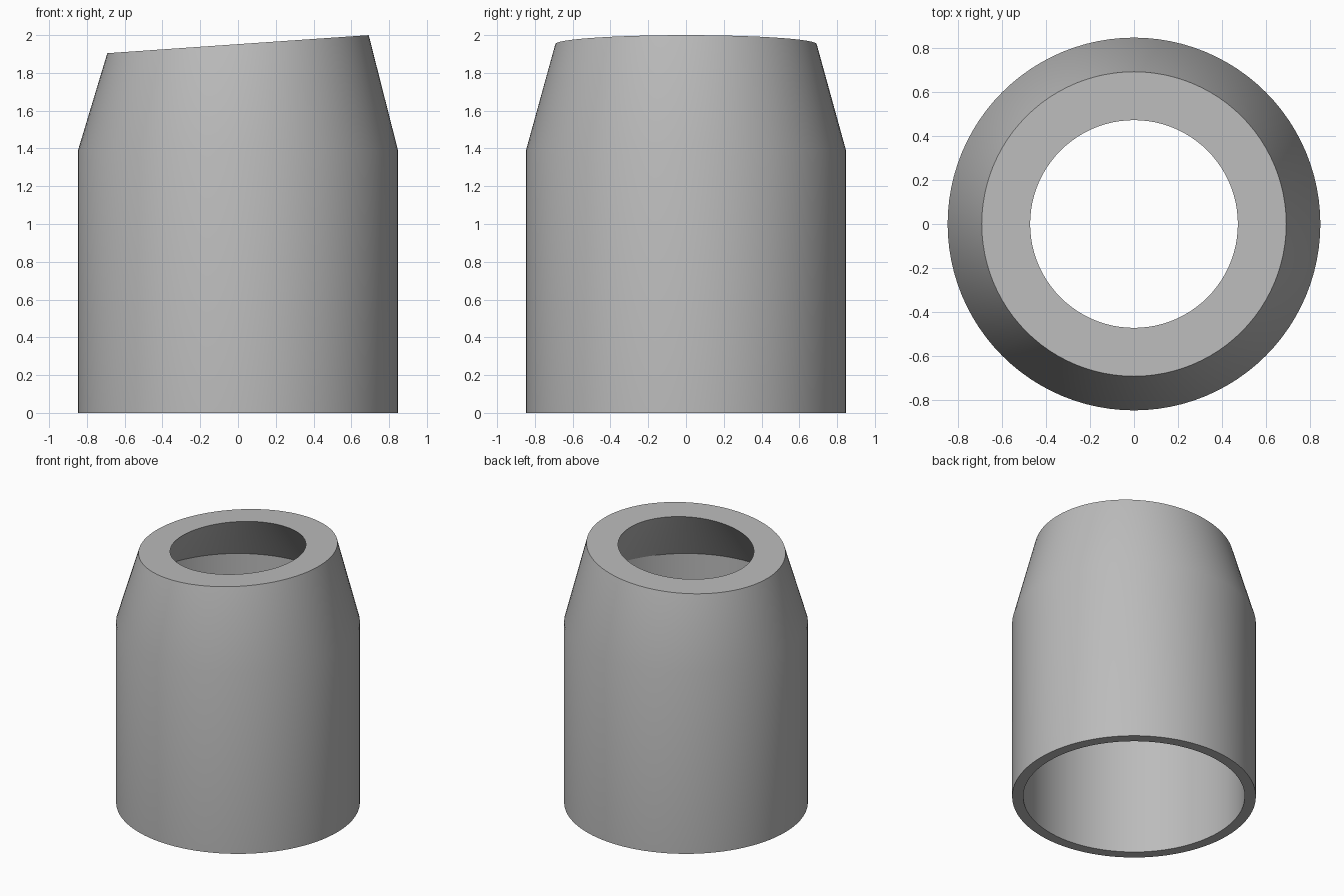
import bpy, bmesh
from math import cos, sin, tau, radians

cube = bpy.data.objects.get("Cube")
if cube:
    bpy.data.objects.remove(cube, do_unlink=True)

SEGMENTS = 96
SLOPE = 0.069          # tilt of the top face along x

# Closed wall section: (radius, height, tilted)
SECTION = [
    (0.847, 0.0, False),
    (0.847, 1.39, False),
    (0.692, 1.952, True),
    (0.472, 1.952, True),
    (0.77, 1.55, False),
    (0.77, 0.0, False),
]

# Single grey material
grey = bpy.data.materials.new("plain grey")
grey.use_nodes = True
colour = (0.5, 0.5, 0.5, 1)
grey.diffuse_color = colour
grey.node_tree.nodes["Principled BSDF"].inputs["Base Color"].default_value = colour

# Revolve the section, tilting the top rings
bm = bmesh.new()
rings = []
for radius, height, tilted in SECTION:
    ring = []
    for i in range(SEGMENTS):
        a = tau * i / SEGMENTS
        x, y = radius * cos(a), radius * sin(a)
        ring.append(bm.verts.new((x, y, height + SLOPE * x * tilted)))
    rings.append(ring)
for lower, upper in zip(rings, rings[1:] + rings[:1]):
    for i in range(SEGMENTS):
        j = (i + 1) % SEGMENTS
        bm.faces.new((lower[i], lower[j], upper[j], upper[i]))
bmesh.ops.recalc_face_normals(bm, faces=bm.faces)

mesh = bpy.data.meshes.new("tapered_sleeve")
bm.to_mesh(mesh)
bm.free()
mesh.materials.append(grey)
sleeve = bpy.data.objects.new("tapered_sleeve", mesh)
bpy.context.collection.objects.link(sleeve)

# Smooth walls, crisp rims
bpy.ops.object.select_all(action="DESELECT")
sleeve.select_set(True)
bpy.context.view_layer.objects.active = sleeve
bpy.ops.object.shade_smooth_by_angle(angle=radians(30))
